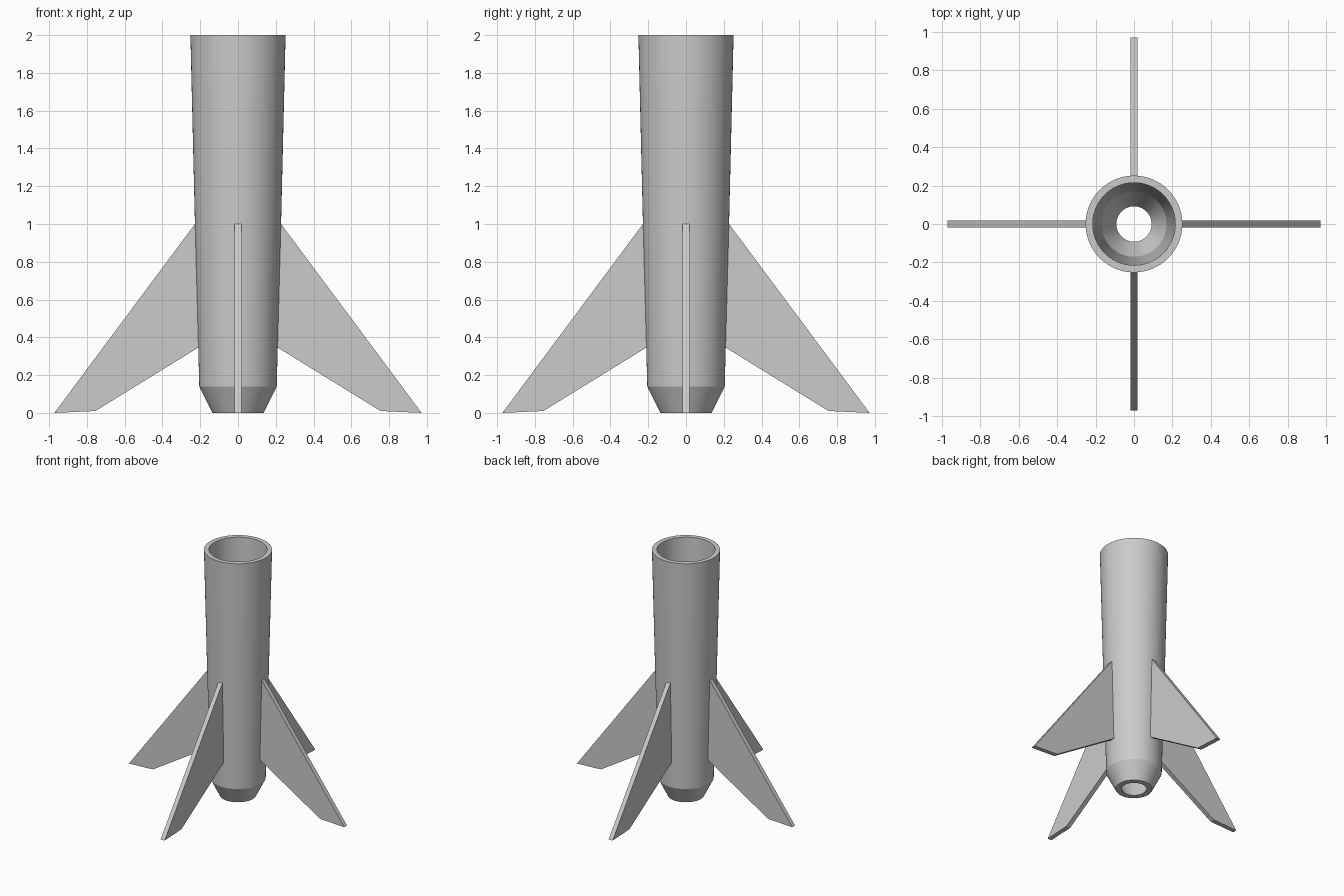
import bpy, bmesh, math
from mathutils import Matrix

old = bpy.data.objects.get("Cube")
if old:
    bpy.data.objects.remove(old, do_unlink=True)

grey = bpy.data.materials.new("plain_grey")
grey.use_nodes = True
grey.diffuse_color = (0.6, 0.6, 0.6, 1)
grey.node_tree.nodes["Principled BSDF"].inputs["Base Color"].default_value = (0.6, 0.6, 0.6, 1)


def make_object(name, bm):
    bmesh.ops.recalc_face_normals(bm, faces=bm.faces)
    mesh = bpy.data.meshes.new(name)
    bm.to_mesh(mesh)
    bm.free()
    mesh.materials.append(grey)
    obj = bpy.data.objects.new(name, mesh)
    bpy.context.collection.objects.link(obj)
    return obj


# Hollow tube: closed wall section (radius, height) turned around z
SIDES = 64
wall = [(0.135, 0), (0.205, 0.14), (0.228, 1.0), (0.252, 2.0),
        (0.215, 2.0), (0.192, 1.0), (0.17, 0.16), (0.092, 0)]
bm = bmesh.new()
rings = []
for i in range(SIDES):
    a = 2 * math.pi * i / SIDES
    rings.append([bm.verts.new((r * math.cos(a), r * math.sin(a), z)) for r, z in wall])
for i in range(SIDES):
    here, there = rings[i], rings[(i + 1) % SIDES]
    for j in range(len(wall)):
        k = (j + 1) % len(wall)
        bm.faces.new((here[j], there[j], there[k], here[k]))
body = make_object("hollow_body", bm)
bpy.ops.object.select_all(action="DESELECT")
body.select_set(True)
bpy.context.view_layer.objects.active = body
bpy.ops.object.shade_smooth_by_angle(angle=math.radians(20))

# Four swept fins, rooted inside the tube wall
THICK = 0.036
fin = [(0.215, 1.0), (0.228, 1.0), (0.972, 0), (0.755, 0.01), (0.2, 0.352), (0.195, 0.352)]
for n, name in enumerate(("left_fin", "back_fin", "right_fin", "front_fin")):
    bm = bmesh.new()
    face = bm.faces.new([bm.verts.new((x, -THICK / 2, z)) for x, z in fin])
    side = bmesh.ops.extrude_face_region(bm, geom=[face])["geom"]
    bmesh.ops.translate(bm, vec=(0, THICK, 0),
                        verts=[v for v in side if isinstance(v, bmesh.types.BMVert)])
    bmesh.ops.rotate(bm, verts=bm.verts, matrix=Matrix.Rotation(n * math.pi / 2, 3, "Z"))
    make_object(name, bm)
